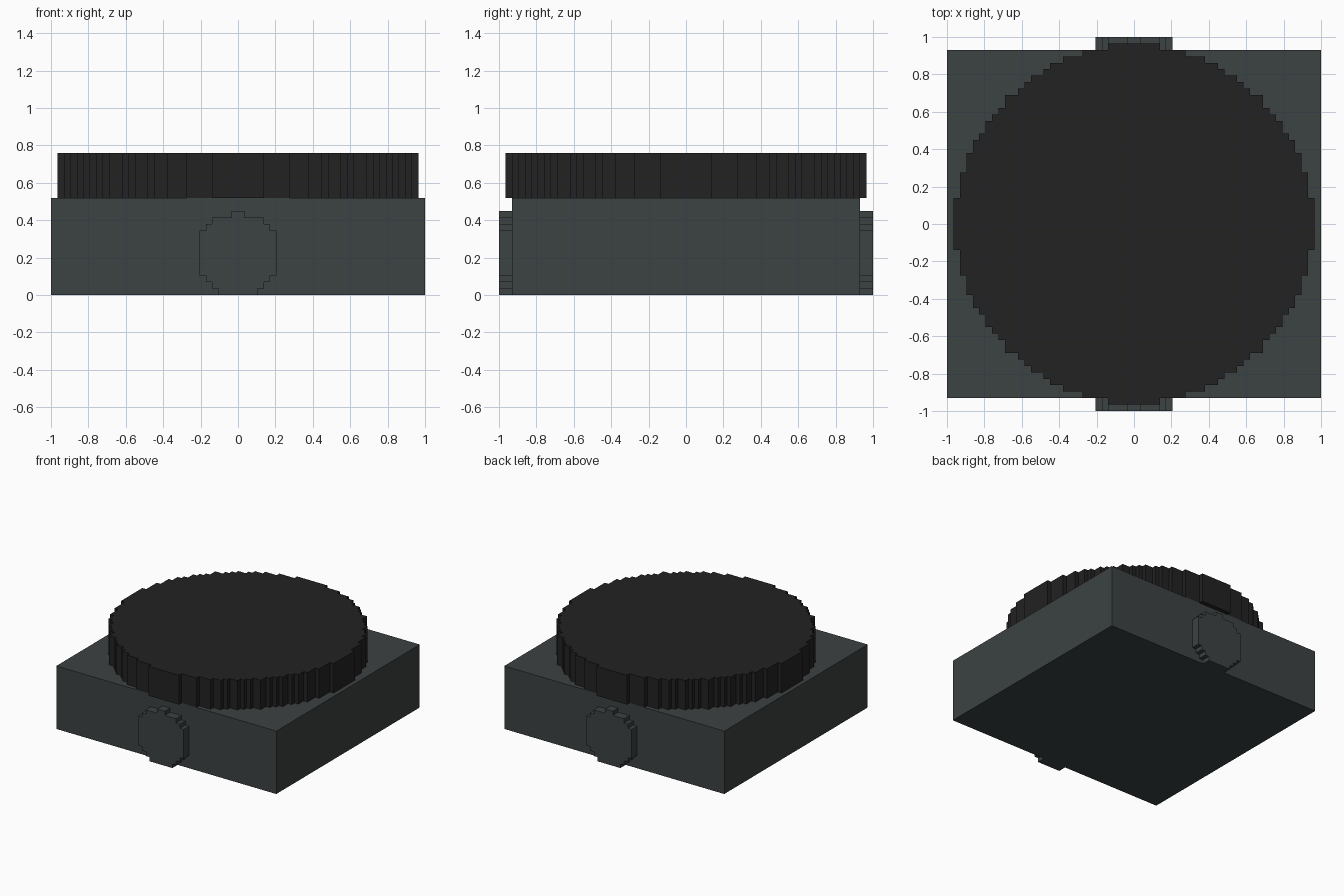
import bpy
import bmesh
import math
from mathutils import Matrix

UNIT = 2 / 58  # edge length of one grid block

if "Cube" in bpy.data.objects:
    bpy.data.objects.remove(bpy.data.objects["Cube"], do_unlink=True)


def make_material(name, rgb):
    mat = bpy.data.materials.new(name)
    mat.use_nodes = True
    mat.diffuse_color = (*rgb, 1)
    mat.node_tree.nodes["Principled BSDF"].inputs["Base Color"].default_value = (*rgb, 1)
    return mat


def stepped_slab(name, half_widths, depth, transform, mat):
    """Extrude a mirrored staircase outline, one half width per row of blocks."""
    right = []
    for row, w in enumerate(half_widths):
        if row and half_widths[row - 1] == w:
            right.pop()  # merge rows of equal width
        else:
            right.append((w, row))
        right.append((w, row + 1))
    outline = right + [(-x, y) for x, y in reversed(right)]

    bm = bmesh.new()
    face = bm.faces.new([bm.verts.new((x, y, 0)) for x, y in outline])
    grown = bmesh.ops.extrude_face_region(bm, geom=[face], use_keep_orig=True)
    top = [v for v in grown["geom"] if isinstance(v, bmesh.types.BMVert)]
    bmesh.ops.translate(bm, verts=top, vec=(0, 0, depth))
    bm.transform(Matrix.Scale(UNIT, 4) @ transform)
    bmesh.ops.recalc_face_normals(bm, faces=bm.faces)

    mesh = bpy.data.meshes.new(name)
    bm.to_mesh(mesh)
    bm.free()
    mesh.materials.append(mat)
    obj = bpy.data.objects.new(name, mesh)
    bpy.context.collection.objects.link(obj)
    return obj


slate = make_material("slate grey", (0.045, 0.054, 0.054))
black = make_material("soft black", (0.016, 0.016, 0.016))

# Rectangular base block
stepped_slab("base", [29] * 54, 15, Matrix.Translation((0, -27, 0)), slate)

# Round blocky turntable disc on top
upper = [min(28, math.isqrt(800 - row * row)) for row in range(1, 29)]
stepped_slab("disc", upper[::-1] + upper, 7, Matrix.Translation((0, -28, 15)), black)

# Round blocky hubs on the front and back
hub_rows = [3, 4, 5] + [6] * 7 + [5, 4, 1]
upright = Matrix.Rotation(math.radians(90), 4, "X")
for name, front_y in (("front_hub", -27), ("back_hub", 29)):
    stepped_slab(name, hub_rows, 2, Matrix.Translation((0, front_y, 0)) @ upright, slate)
